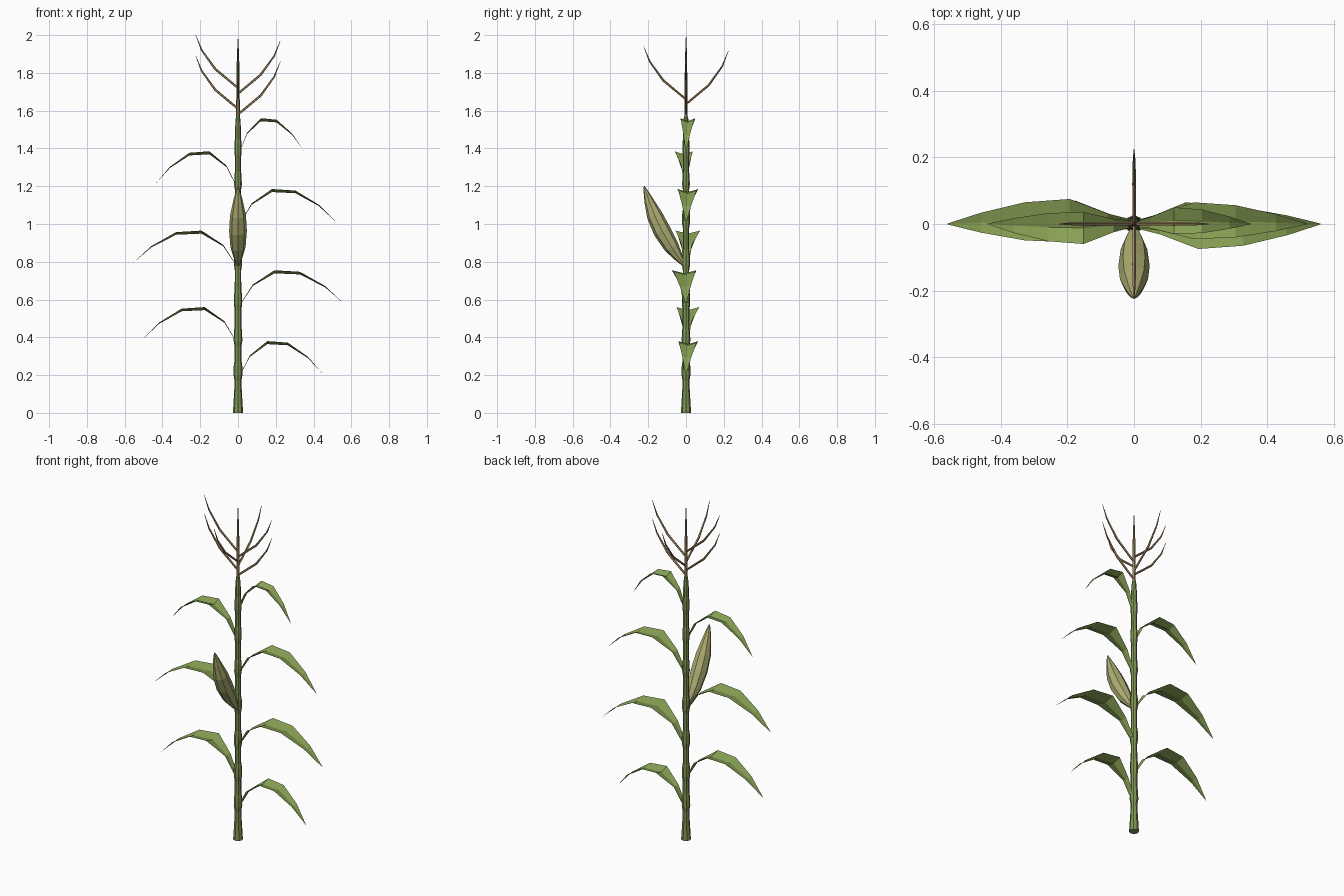
import bpy, bmesh, math
from mathutils import Vector

if "Cube" in bpy.data.objects:
    bpy.data.objects.remove(bpy.data.objects["Cube"])


def material(name, rgb):
    m = bpy.data.materials.new(name)
    m.diffuse_color = (*rgb, 1)
    m.use_nodes = True
    m.node_tree.nodes["Principled BSDF"].inputs["Base Color"].default_value = m.diffuse_color
    return m


STALK = material("stalk_green", (0.22, 0.30, 0.09))
LEAF = material("leaf_green", (0.25, 0.36, 0.09))
HUSK = material("husk", (0.42, 0.42, 0.17))
TASSEL = material("tassel_tan", (0.36, 0.24, 0.12))


def finish(name, bm, mat):
    me = bpy.data.meshes.new(name)
    bm.to_mesh(me)
    bm.free()
    me.materials.append(mat)
    ob = bpy.data.objects.new(name, me)
    bpy.context.collection.objects.link(ob)
    return ob


def tube(name, points, radii, sides, mat):
    """Flat-shaded tube through points with a radius at each point."""
    bm = bmesh.new()
    pts = [Vector(p) for p in points]
    rings = []
    for i, (p, r) in enumerate(zip(pts, radii)):
        d = (pts[min(i + 1, len(pts) - 1)] - pts[max(i - 1, 0)]).normalized()
        ref = Vector((1, 0, 0)) if abs(d.x) < 0.3 else Vector((0, 1, 0))
        u = (ref - d * ref.dot(d)).normalized()
        v = d.cross(u)
        rings.append([bm.verts.new(p + r * (u * math.cos(a) + v * math.sin(a)))
                      for a in (2 * math.pi * k / sides for k in range(sides))])
    for a, b in zip(rings, rings[1:]):
        for k in range(sides):
            n = (k + 1) % sides
            bm.faces.new((a[k], a[n], b[n], b[k]))
    bm.faces.new(rings[0][::-1])
    bm.faces.new(rings[-1])
    return finish(name, bm, mat)


# Leaves: base height, side, length, half width, sideways sway
leaves = [(0.20, 1, 0.45, 0.053, 0.012), (0.38, -1, 0.51, 0.060, 0.010),
          (0.575, 1, 0.56, 0.065, -0.010), (0.785, -1, 0.56, 0.065, 0.010),
          (1.005, 1, 0.52, 0.055, 0.010), (1.205, -1, 0.44, 0.048, -0.012),
          (1.38, 1, 0.35, 0.040, 0.010)]

# Stalk with a swollen node at each leaf
prof = [(0, 0.027), (0.05, 0.024), (0.12, 0.020)]
for z, *_ in leaves:
    r = 0.021 - 0.004 * z / 1.4
    prof += [(z - 0.03, r * 0.9), (z, r * 1.15), (z + 0.05, r * 1.1), (z + 0.075, r * 0.9)]
prof += [(1.50, 0.016), (1.57, 0.011)]
tube("stalk", [(0, 0, z) for z, _ in prof], [r for _, r in prof], 8, STALK)

# Leaf template: length fraction, rise, width fraction, edge lift
template = [(0.02, 0.0, 0.22, 0.004), (0.14, 0.105, 0.42, 0.008),
            (0.345, 0.18, 1.0, 0.016), (0.585, 0.172, 0.88, 0.014),
            (0.82, 0.098, 0.46, 0.007), (1.0, 0.005, 0.02, 0.0)]
sway_f = [0, 0.4, 1, 0.8, 0.4, 0]
for i, (z0, side, length, half, sway) in enumerate(leaves):
    bm = bmesh.new()
    rows = []
    for (f, dz, w, lift), s in zip(template, sway_f):
        x, y, z = side * f * length, sway * s, z0 + dz
        rows.append([bm.verts.new((x, y + k * w * half, z - (0 if k else lift)))
                     for k in (-side, 0, side)])
    for a, b in zip(rows, rows[1:]):
        for k in range(2):
            bm.faces.new((a[k], b[k], b[k + 1], a[k + 1]))
    finish(f"leaf_{i + 1}", bm, LEAF)

# Ear in its husk, leaning out to the front
ear = [(0, 0.010), (0.10, 0.024), (0.24, 0.040), (0.45, 0.047),
       (0.65, 0.042), (0.83, 0.025), (0.94, 0.012), (1, 0.003)]
base, tip = Vector((0, -0.012, 0.785)), Vector((0, -0.222, 1.20))
bow = Vector((0, -0.02, -0.01))
tube("ear", [base.lerp(tip, t) + bow * math.sin(math.pi * t) for t, _ in ear],
     [r for _, r in ear], 8, HUSK)

# Tassel spike and arching branches
tube("tassel_spike", [(0, 0, 1.55), (0, 0, 1.70), (0, 0, 1.85), (0, 0, 1.98)],
     [0.010, 0.009, 0.007, 0.002], 6, TASSEL)
arc = [(0, 0), (0.12, 0.10), (0.192, 0.20), (0.224, 0.28)]
starts = [(1.58, 1, 0), (1.61, -1, 0), (1.635, 0, 1),
          (1.66, 0, -1), (1.69, 1, 0), (1.72, -1, 0)]
for i, (z, dx, dy) in enumerate(starts):
    tube(f"tassel_branch_{i + 1}", [(dx * d, dy * d, z + h) for d, h in arc],
         [0.006, 0.0065, 0.0045, 0.001], 5, TASSEL)
